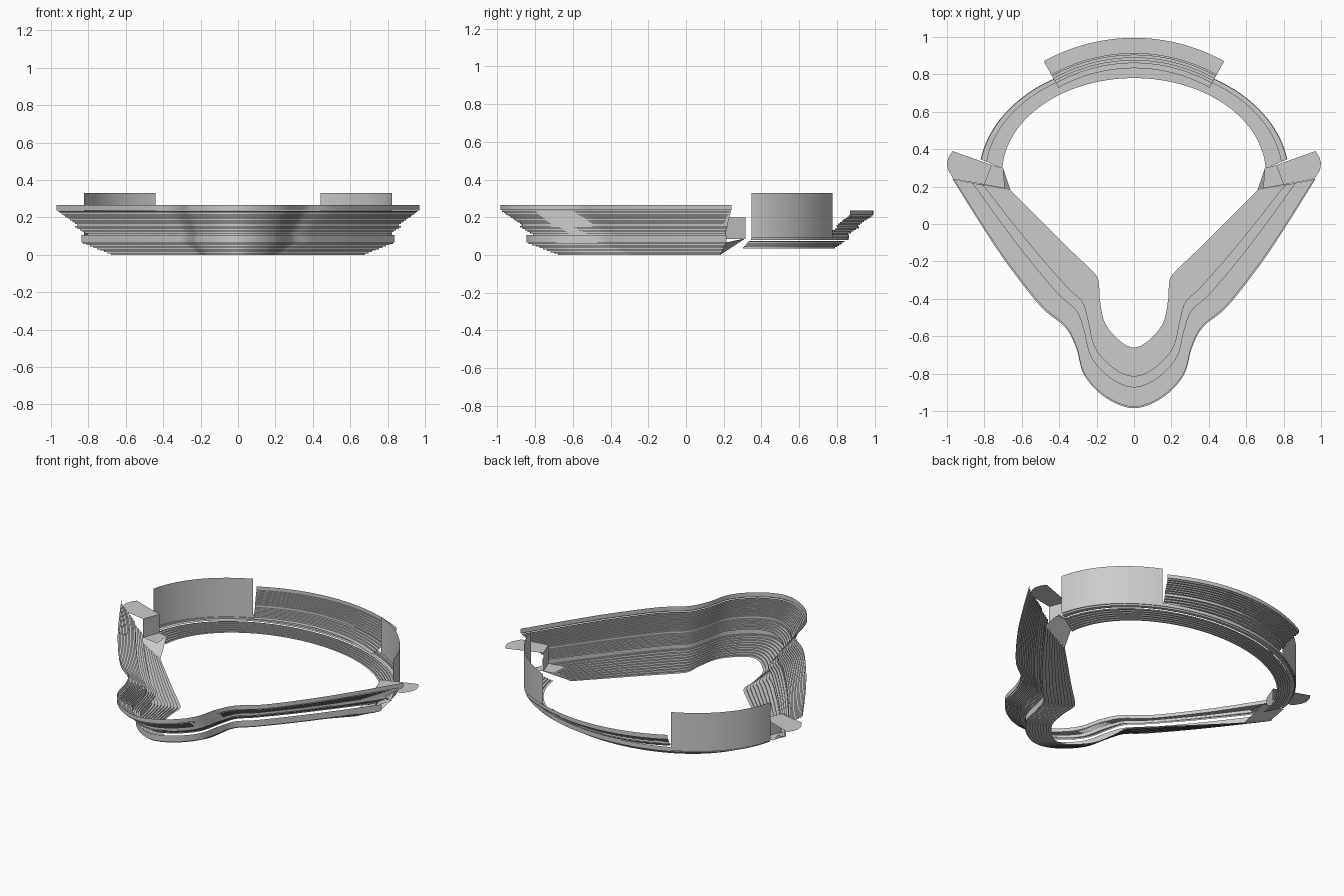
import bpy, bmesh, math
from mathutils import Vector

cube = bpy.data.objects.get("Cube")
if cube:
    bpy.data.objects.remove(cube, do_unlink=True)

grey = bpy.data.materials.new("light_grey")
grey.use_nodes = True
colour = (0.6, 0.6, 0.6, 1)
grey.diffuse_color = colour
grey.node_tree.nodes["Principled BSDF"].inputs["Base Color"].default_value = colour


def finish(name, bm):
    mesh = bpy.data.meshes.new(name)
    bm.to_mesh(mesh)
    bm.free()
    mesh.materials.append(grey)
    obj = bpy.data.objects.new(name, mesh)
    bpy.context.collection.objects.link(obj)
    bpy.ops.object.select_all(action='DESELECT')
    obj.select_set(True)
    bpy.context.view_layer.objects.active = obj
    bpy.ops.object.shade_smooth_by_angle(angle=math.radians(25))
    return obj


def sweep(name, pairs, profile):
    """Skin a (fraction, height) profile between paired inner and outer path points."""
    bm = bmesh.new()
    rows = []
    for inner, outer in pairs:
        rows.append([bm.verts.new((*inner.lerp(outer, f), z)) for f, z in profile])
    for a, b in zip(rows, rows[1:]):
        for j in range(len(profile) - 1):
            bm.faces.new((a[j], a[j + 1], b[j + 1], b[j]))
    return finish(name, bm)


def steps(f0, z0, f1, z1, count):
    """Stair profile: a tread, then a riser, repeated."""
    pts = [(f0, z0)]
    for i in range(1, count + 1):
        f = f0 + (f1 - f0) * i / count
        pts += [(f, pts[-1][1]), (f, z0 + (z1 - z0) * i / count)]
    return pts


def smooth_path(points, n=6):
    """Catmull-Rom curve through the points."""
    p = [Vector(q) for q in points]
    p = [2 * p[0] - p[1]] + p + [2 * p[-1] - p[-2]]
    out = []
    for a, b, c, d in zip(p, p[1:], p[2:], p[3:]):
        for i in range(n):
            t = i / n
            out.append(0.5 * (2 * b + (c - a) * t + (2 * a - 5 * b + 4 * c - d) * t**2
                              + (3 * b - a - 3 * c + d) * t**3))
    return out + [p[-2]]


def mirrored(half):
    return [(-x, y) for x, y in half] + half[-2::-1]


def ellipse(cy, a, b, start, end, n):
    return [Vector((a * math.cos(t), cy + b * math.sin(t)))
            for t in (math.radians(start + (end - start) * i / n) for i in range(n + 1))]


# Main grandstand: V-shaped with a rounded front
inner = [(.66, .18), (.51, .03), (.36, -.12), (.23, -.245), (.19, -.30),
         (.183, -.40), (.155, -.53), (.075, -.625), (0, -.66)]
outer = [(.97, .24), (.82, 0), (.68, -.21), (.5, -.44), (.37, -.55),
         (.31, -.66), (.265, -.81), (.15, -.93), (0, -.985)]
stand = list(zip(smooth_path(mirrored(inner)), smooth_path(mirrored(outer))))
sweep("lower_tier", stand, steps(0, 0, .54, .066, 9) + [(.57, .066), (.57, .105)])
sweep("middle_tier", stand, [(.47, .105)] + steps(.47, .115, .68, .155, 5))
sweep("upper_tier", stand, [(.65, .15)] + steps(.65, .165, .97, .235, 11))
sweep("rim_wall", stand, [(.97, .238), (1, .238), (1, .265)])

# Curved outfield stand
ring = list(zip(ellipse(.27, .705, .51, 3, 177, 60), ellipse(.25, .83, .615, 9, 171, 60)))
sweep("outfield_stand", ring, steps(0, .035, .72, .075, 6))
sweep("outfield_back_wall", ring, [(.72, .08), (.95, .08), (.95, .09), (1, .09), (1, .11)])

# Raised back stand
back = list(zip(ellipse(0, .86, .86, 61, 119, 32), ellipse(0, .995, .995, 61, 119, 32)))
sweep("back_lower_seats", back, [(-.2, .105), (0, .105)] + steps(0, .115, .42, .15, 4))
sweep("back_upper_seats", back, [(.38, .15)] + steps(.38, .16, .96, .212, 7)
      + [(1, .212), (1, .235)])

for side, word in ((1, "left"), (-1, "right")):
    # Tall curved screens on the outfield rim
    a, b = (9, 58) if side > 0 else (122, 171)
    rim = ellipse(.25, .833, .62, a, b, 24)
    sweep(word + "_screen", [(p, p) for p in rim], [(0, .09), (0, .33)])

    # Wing deck, ledge, wall and ramp closing the grandstand end
    end_faces = [
        [(.80, .21, .2), (.965, .24, .2), (.995, .29, .2), (1, .325, .2), (.99, .36, .2),
         (.97, .39, .2), (.76, .315, .2)],
        [(.69, .19, .085), (.80, .21, .085), (.83, .33, .085), (.70, .30, .085)],
        [(.80, .21, .085), (.80, .21, .2), (.76, .315, .2), (.76, .315, .085)],
        [(.66, .18, 0), (.83, .21, .066), (.83, .31, .085), (.70, .30, .085)],
    ]
    bm = bmesh.new()
    for pts in end_faces:
        verts = [bm.verts.new((side * x, y, z)) for x, y, z in pts]
        bm.faces.new(verts if side > 0 else verts[::-1])
    finish(word + "_wing_end", bm)
